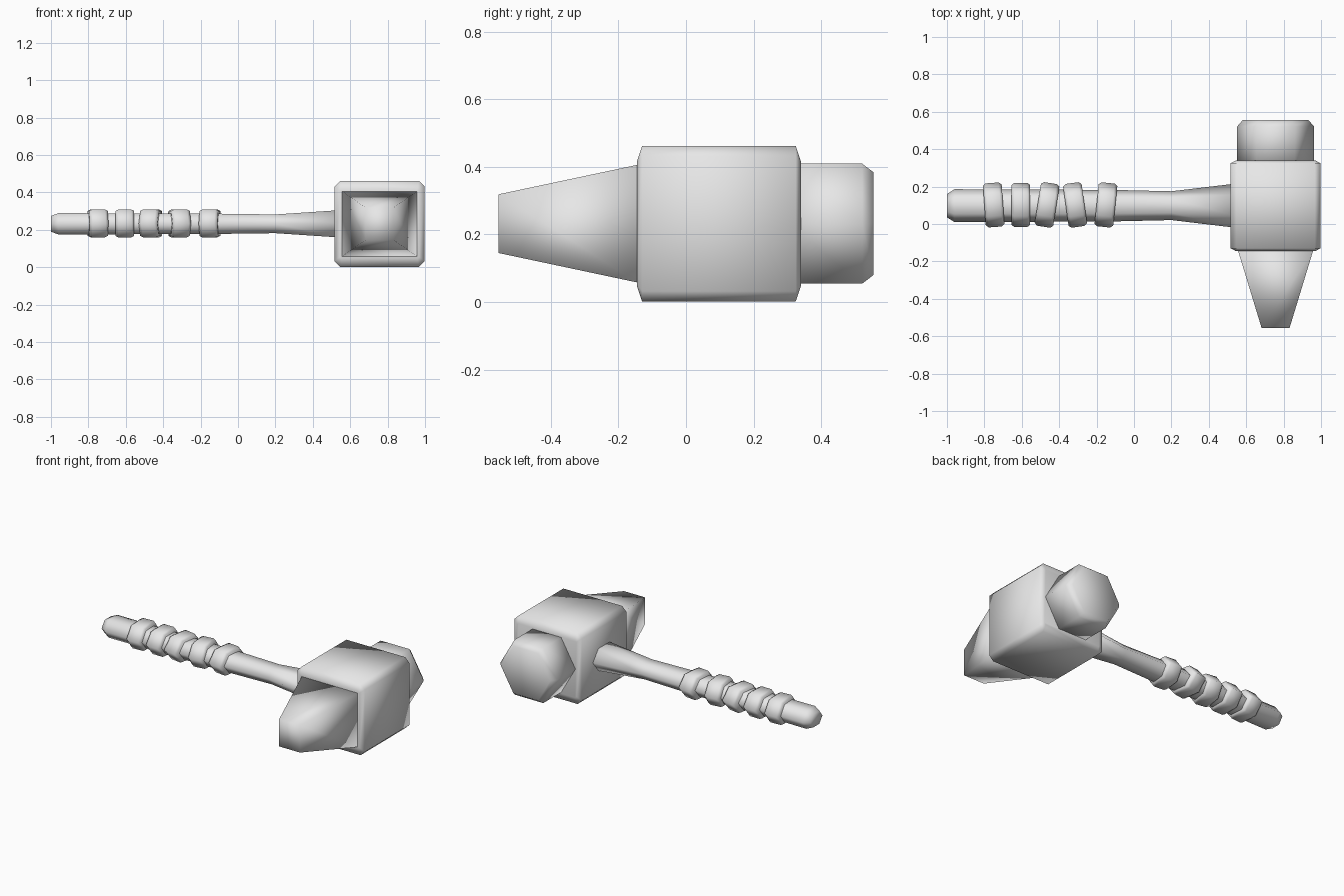
import bpy, bmesh, math
from mathutils import Matrix

if "Cube" in bpy.data.objects:
    bpy.data.objects.remove(bpy.data.objects["Cube"])

GREY = (0.8, 0.8, 0.8, 1)
mat = bpy.data.materials.new("plain_grey")
mat.use_nodes = True
mat.diffuse_color = GREY
mat.node_tree.nodes["Principled BSDF"].inputs["Base Color"].default_value = GREY

HEAD_X, MID_Z, GRIP_Y = 0.757, 0.232, 0.098


def loft(name, sections, matrix):
    """Skin equal-length cross-sections and cap both ends, smooth shaded."""
    bm = bmesh.new()
    loops = [[bm.verts.new(p) for p in s] for s in sections]
    n = len(loops[0])
    for a, b in zip(loops, loops[1:]):
        for i in range(n):
            j = (i + 1) % n
            bm.faces.new((a[i], a[j], b[j], b[i]))
    bm.faces.new(loops[0])
    bm.faces.new(loops[-1])
    bmesh.ops.recalc_face_normals(bm, faces=bm.faces)
    for f in bm.faces:
        f.smooth = True
    mesh = bpy.data.meshes.new(name)
    bm.to_mesh(mesh)
    bm.free()
    mesh.materials.append(mat)
    obj = bpy.data.objects.new(name, mesh)
    obj.matrix_world = matrix
    bpy.context.collection.objects.link(obj)
    return obj


def cut_rect(y, hx, hz, c):
    """Rectangle across y with chamfered corners."""
    pts = [(hx, hz - c), (hx - c, hz), (c - hx, hz), (-hx, hz - c)]
    pts += [(-x, -z) for x, z in pts]
    return [(x, y, z) for x, z in pts]


def rect(y, hx, hz):
    return [(sx * hx, y, sz * hz) for sx, sz in ((1, 1), (-1, 1), (-1, -1), (1, -1))]


def hexagon(x, ry, rz):
    """Six-sided section across x, with flat top and bottom."""
    turns = [i * math.tau / 6 for i in range(6)]
    flat = math.sin(math.tau / 6)
    return [(x, ry * math.cos(t), rz * math.sin(t) / flat) for t in turns]


centre = Matrix.Translation((HEAD_X, 0, MID_Z))

# Head block with chamfered edges
loft("head_block", [cut_rect(-0.145, 0.212, 0.186, 0.01), cut_rect(-0.13, 0.24, 0.23, 0.03),
                    cut_rect(0.325, 0.24, 0.23, 0.03), cut_rect(0.34, 0.212, 0.186, 0.01)], centre)

# Tapered peen at the front
loft("peen", [rect(-0.145, 0.2, 0.174), rect(-0.555, 0.075, 0.087)], centre)

# Hexagonal striking face at the back
face_turn = centre @ Matrix.Rotation(math.pi / 2, 4, "Z")
loft("striking_face", [hexagon(x, r, r * 0.866) for x, r in
                       ((0.3, 0.205), (0.522, 0.205), (0.555, 0.176))], face_turn)

# Handle, flaring into the head
grip = Matrix.Translation((0, GRIP_Y, MID_Z))
loft("handle", [hexagon(*s) for s in ((-1, 0.062, 0.042), (-0.96, 0.088, 0.057),
                (-0.1, 0.084, 0.054), (0.2, 0.077, 0.05), (0.56, 0.12, 0.074))], grip)

# Grip wraps, each slightly twisted
wraps = ((-0.75, 4), (-0.605, 0), (-0.465, -9), (-0.315, 8), (-0.15, -6))
for i, (x, angle) in enumerate(wraps):
    place = Matrix.Translation((x, GRIP_Y + 0.004, MID_Z + 0.002))
    place = place @ Matrix.Rotation(math.radians(angle), 4, "Z")
    loft(f"grip_wrap_{i + 1}", [hexagon(*s) for s in ((-0.05, 0.106, 0.067),
         (-0.035, 0.118, 0.074), (0.035, 0.118, 0.074), (0.05, 0.106, 0.067))], place)
